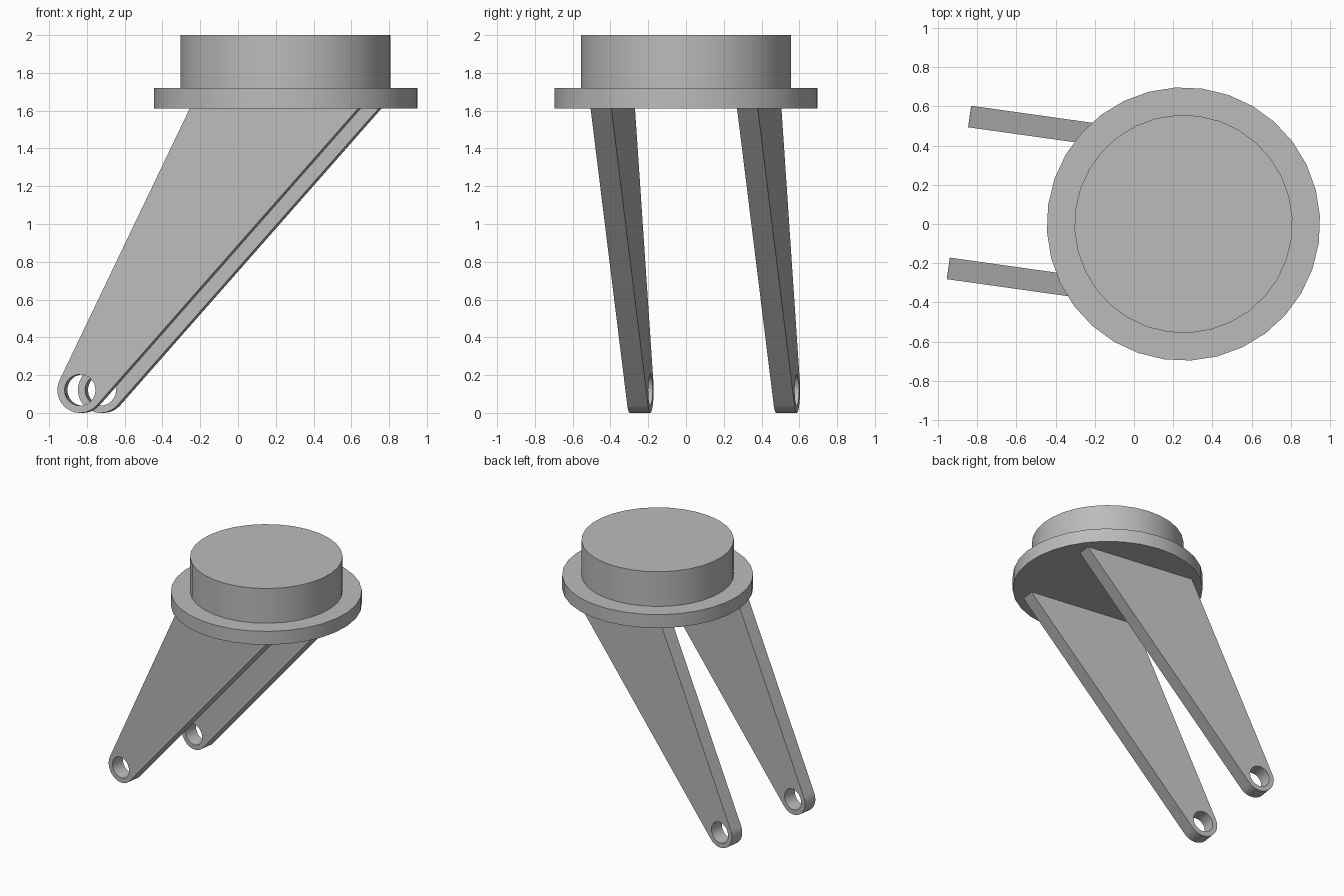
import bpy
import bmesh
from math import sin, cos, pi, radians, atan2, acos, hypot
from mathutils import Matrix

old = bpy.data.objects.get("Cube")
if old:
    bpy.data.objects.remove(old, do_unlink=True)

CENTRE_X = 0.2525
TURN = radians(-8)
FLANGE_Z = 1.612

grey = bpy.data.materials.new("plain grey")
grey.use_nodes = True
colour = (0.5, 0.5, 0.5, 1)
grey.diffuse_color = colour
grey.node_tree.nodes["Principled BSDF"].inputs["Base Color"].default_value = colour


def smooth(obj):
    bpy.ops.object.select_all(action="DESELECT")
    obj.select_set(True)
    bpy.context.view_layer.objects.active = obj
    bpy.ops.object.shade_smooth_by_angle(angle=radians(30))


def disc(name, radius, bottom, top):
    bpy.ops.mesh.primitive_cylinder_add(
        vertices=32, radius=radius, depth=top - bottom,
        location=(CENTRE_X, 0, (bottom + top) / 2), rotation=(0, 0, TURN))
    obj = bpy.context.object
    obj.name = name
    obj.data.materials.append(grey)
    smooth(obj)


def arc(cx, cz, r, start, end, steps):
    angles = [start + (end - start) * i / steps for i in range(steps + 1)]
    return [(cx + r * cos(a), cz + r * sin(a)) for a in angles]


def leg(name, offset):
    # Tapered plate: wide at the flange, tangent to a round eye at the foot
    eye_u, eye_z, eye_r, hole_r = -1.037, 0.121, 0.121, 0.083
    half = 0.45

    def tangent(u, side):
        du, dz = u - eye_u, FLANGE_Z - eye_z
        return atan2(dz, du) + side * acos(eye_r / hypot(du, dz))

    outline = [(half, FLANGE_Z), (-half, FLANGE_Z)]
    outline += arc(eye_u, eye_z, eye_r, tangent(-half, 1),
                   tangent(half, -1) + 2 * pi, 16)
    hole = arc(eye_u, eye_z, hole_r, 0, 2 * pi, 24)[:-1]

    # Filled flat curve with a hole, extruded to the plate thickness
    curve = bpy.data.curves.new(name, "CURVE")
    curve.dimensions = "2D"
    curve.fill_mode = "BOTH"
    curve.extrude = 0.0555
    for loop in (outline, hole):
        spline = curve.splines.new("POLY")
        spline.points.add(len(loop) - 1)
        for point, (u, z) in zip(spline.points, loop):
            point.co = (u, z, 0, 1)
        spline.use_cyclic_u = True
    obj = bpy.data.objects.new(name, curve)
    bpy.context.collection.objects.link(obj)
    bpy.ops.object.select_all(action="DESELECT")
    obj.select_set(True)
    bpy.context.view_layer.objects.active = obj
    bpy.ops.object.convert(target="MESH")
    obj = bpy.context.object
    obj.name = name

    # Stand the plate upright and weld its edges
    place = (Matrix.Translation((CENTRE_X, 0, 0)) @ Matrix.Rotation(TURN, 4, "Z")
             @ Matrix.Translation((0, offset, 0)) @ Matrix.Rotation(pi / 2, 4, "X"))
    bm = bmesh.new()
    bm.from_mesh(obj.data)
    bmesh.ops.remove_doubles(bm, verts=bm.verts, dist=0.0001)
    bm.transform(place)
    bmesh.ops.recalc_face_normals(bm, faces=bm.faces)
    bm.to_mesh(obj.data)
    bm.free()
    obj.data.materials.clear()
    obj.data.materials.append(grey)
    smooth(obj)


# Round head with its wider flange
disc("flange", 0.698, FLANGE_Z, 1.72)
disc("head", 0.557, 1.72, 2.0)

# Pair of parallel legs
leg("front_leg", -0.3915)
leg("back_leg", 0.3915)
